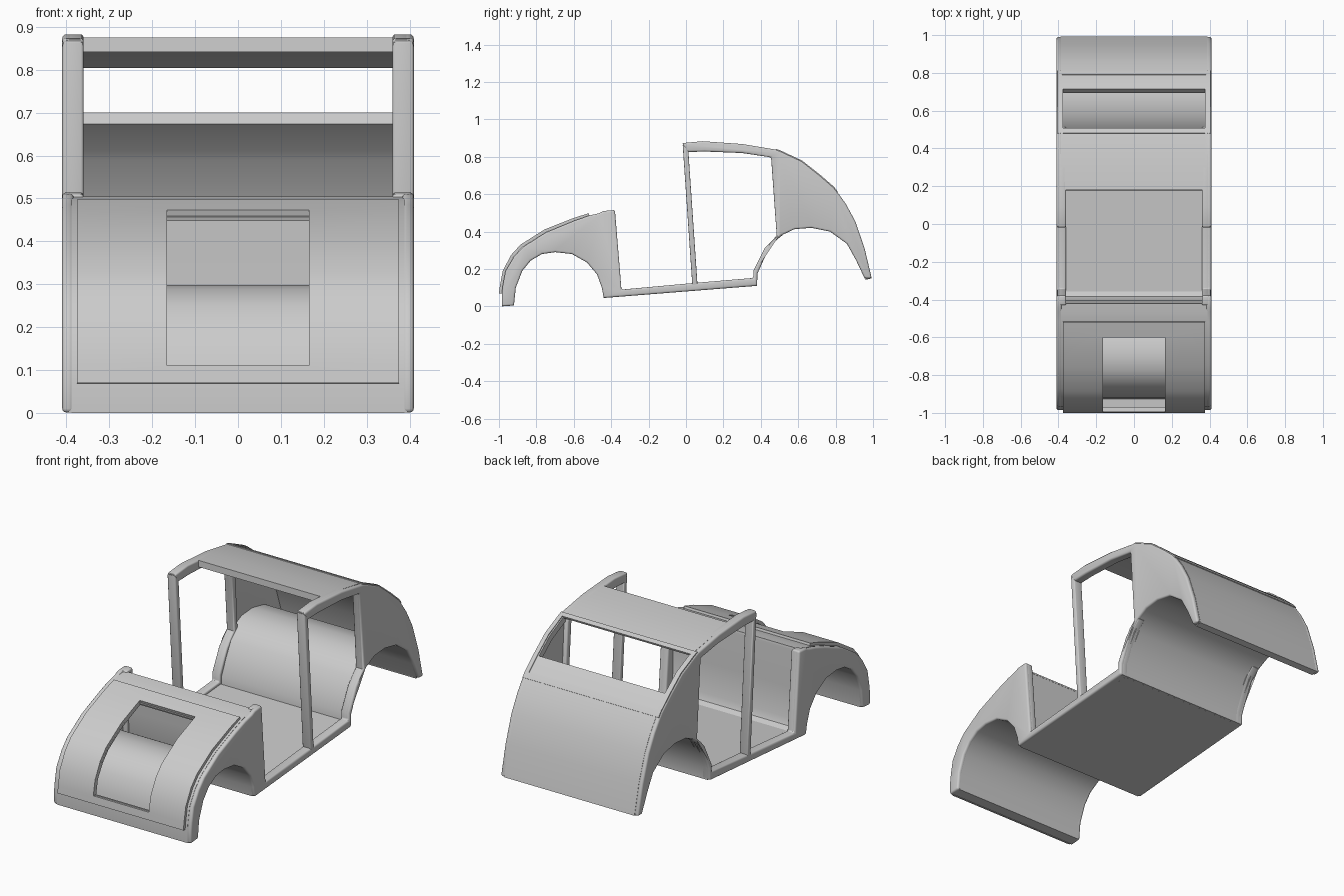
import bpy, bmesh, math

if "Cube" in bpy.data.objects:
    bpy.data.objects.remove(bpy.data.objects["Cube"])


def finish(name, bm, mods):
    me = bpy.data.meshes.new(name)
    bm.to_mesh(me)
    bm.free()
    ob = bpy.data.objects.new(name, me)
    bpy.context.collection.objects.link(ob)
    for kind, props in mods:
        m = ob.modifiers.new(kind.title(), kind)
        for k, v in props.items():
            setattr(m, k, v)
    # bake modifiers so the angle-based shading sees the final edges
    bpy.context.view_layer.update()
    dg = bpy.context.evaluated_depsgraph_get()
    baked = bpy.data.meshes.new_from_object(ob.evaluated_get(dg))
    ob.modifiers.clear()
    ob.data = baked
    bpy.ops.object.select_all(action='DESELECT')
    ob.select_set(True)
    bpy.context.view_layer.objects.active = ob
    bpy.ops.object.shade_smooth_by_angle(angle=math.radians(35))
    return ob


def side_pair(name, pts, x0, x1, bevel):
    """Closed y-z outline extruded along x, edges rounded, mirrored to the other side."""
    bm = bmesh.new()
    f = bm.faces.new([bm.verts.new((x0, y, z)) for y, z in pts])
    ext = bmesh.ops.extrude_face_region(bm, geom=[f])
    vs = [v for v in ext['geom'] if isinstance(v, bmesh.types.BMVert)]
    bmesh.ops.translate(bm, vec=(x1 - x0, 0, 0), verts=vs)
    bmesh.ops.recalc_face_normals(bm, faces=bm.faces)
    mods = [('BEVEL', dict(width=bevel, segments=3, limit_method='ANGLE',
                           angle_limit=math.radians(60))),
            ('MIRROR', dict(use_axis=(True, False, False)))]
    return finish(name, bm, mods)


def sheet(name, pts, xs, thick, hole=None, offset=-1):
    """Open y-z profile swept across x; hole=(first, last) drops middle-column faces."""
    bm = bmesh.new()
    rows = [[bm.verts.new((x, y, z)) for x in xs] for y, z in pts]
    for i in range(len(pts) - 1):
        for j in range(len(xs) - 1):
            if hole and j == 1 and hole[0] <= i < hole[1]:
                continue
            a, b = rows[i], rows[i + 1]
            bm.faces.new((a[j], a[j + 1], b[j + 1], b[j]))
    return finish(name, bm, [('SOLIDIFY', dict(thickness=thick, offset=offset,
                                               use_even_offset=True))])


# Shared side profiles, all (y, z), running front to back
nose = [(-.985, 0), (-.985, .07), (-.98, .11), (-.965, .19), (-.92, .265), (-.872, .317),
        (-.75, .395), (-.6, .457), (-.52, .485), (-.465, .498)]
rear = [(.3, .868), (.48, .838), (.505, .829), (.62, .775), (.715, .70), (.79, .635),
        (.81, .61), (.855, .547), (.905, .455), (.955, .31), (.993, .15)]
front_arch = [(-.92, .005), (-.91, .1), (-.875, .19), (-.83, .245), (-.77, .28), (-.7, .29),
              (-.61, .28), (-.53, .235), (-.475, .17), (-.45, .1), (-.44, .045)]
rear_arch = [(.38, .11), (.382, .175), (.42, .26), (.46, .335), (.51, .38), (.58, .413),
             (.67, .42), (.77, .4), (.86, .335), (.91, .245), (.955, .15)]
door_gap = [(-.38, .515), (-.345, .09), (.04, .125), (.36, .152), (.36, .19), (.42, .31),
            (.485, .378), (.455, .797), (.3, .82), (.1, .828), (.0, .825)]
rail_top = [(-.02, .873), (.09, .883)]

# Outer side panel: fender, sill, rear quarter and roof rail in one outline
side_pair("side_panel", nose + [(-.44, .51)] + door_gap + rail_top + rear
          + rear_arch[::-1] + front_arch[::-1], .383, .41, .01)

# Thicker inner frame around the door opening
side_pair("door_frame", [(-.43, .51)] + door_gap + rail_top
          + [(.3, .868), (.47, .838), (.49, .8), (.515, .38), (.46, .335), (.42, .26),
             (.382, .175), (.38, .11), (-.43, .047)], .36, .402, .008)

# Slanted windscreen pillar
side_pair("windscreen_pillar", [(-.018, .868), (.012, .84), (.062, .11), (.034, .11)],
          .36, .41, .006)

# Front skin and the raised bonnet panel, both with the square opening
sheet("front_skin", nose + [(-.42, .505)], (-.388, -.165, .165, .388), .01, (2, 7))
bonnet = [(-1, .07), (-.995, .11), (-.98, .19), (-.935, .275), (-.885, .33),
          (-.755, .412), (-.6, .473), (-.52, .498)]
sheet("bonnet", bonnet, (-.375, -.165, .165, .375), .017, (1, 6))

# Firewall behind the bonnet
sheet("firewall", [(-.445, .5), (-.42, .505), (-.405, .3), (-.4, .13), (-.385, .095),
                   (-.35, .08)], (-.37, .37), .012)

# Wheel arches and underside in one continuous sheet, plus the cabin floor
sheet("underside", [(-.983, .001)] + front_arch + rear_arch + [(.985, .15)],
      (-.395, .395), .008, None, 1)
sheet("cabin_floor", [(-.43, .047), (.37, .109)], (-.37, .37), .03, None, 1)

# Roof and rear skin with the window opening
sheet("roof_and_rear", [(.18, .876)] + rear, (-.388, -.375, .375, .388), .034, (2, 5))

# Raised trim around the rear window
trim = [(y + .002, z + .004) for y, z in rear[1:7]]
sheet("rear_window_trim", trim, (-.405, -.382, .382, .405), .012, (1, 4))
